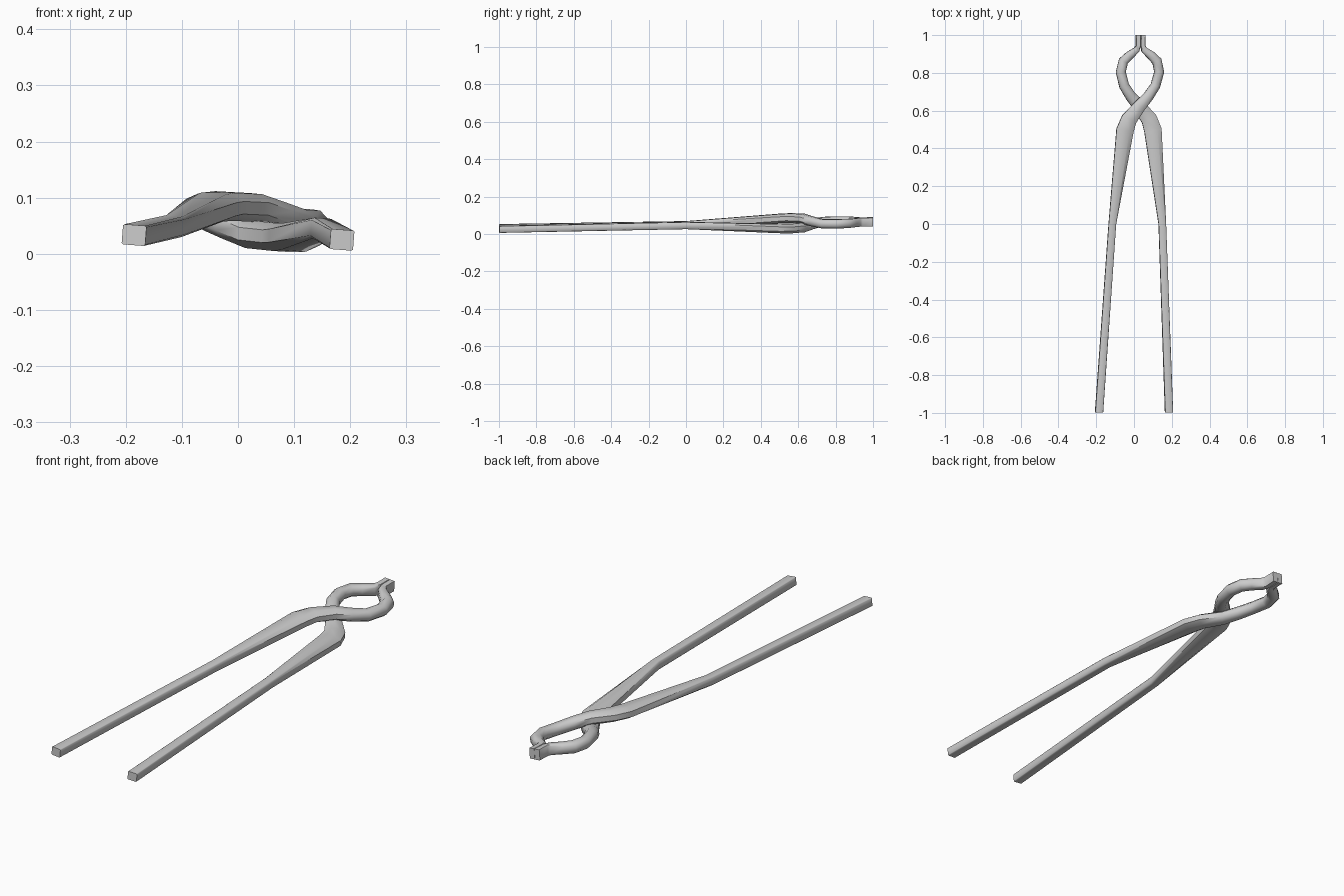
import bpy, bmesh, math
from mathutils import Vector, Matrix

if "Cube" in bpy.data.objects:
    bpy.data.objects.remove(bpy.data.objects["Cube"])

# Stations along one arm, around the tool axis:
# side x, length y, height z, half width, half height, corner chamfer
STATIONS = [
    (-0.185, -0.998, -0.010, 0.021, 0.018, 0.12),
    (-0.132, 0.00, -0.008, 0.0195, 0.0185, 0.25),
    (-0.076, 0.495, 0.021, 0.046, 0.024, 0.5),
    (-0.055, 0.555, 0.024, 0.042, 0.025, 0.55),
    (0.000, 0.625, 0.024, 0.033, 0.025, 0.55),
    (0.046, 0.676, 0.011, 0.028, 0.025, 0.55),
    (0.083, 0.732, 0.000, 0.026, 0.024, 0.55),
    (0.102, 0.805, 0.000, 0.026, 0.024, 0.55),
    (0.089, 0.862, 0.000, 0.026, 0.024, 0.55),
    (0.057, 0.893, 0.000, 0.023, 0.023, 0.5),
    (0.021, 0.922, 0.000, 0.017, 0.023, 0.3),
    (0.0125, 0.942, 0.000, 0.012, 0.023, 0.12),
    (0.0125, 1.000, 0.000, 0.012, 0.023, 0.12),
]

# The tool lies slightly yawed, pitched and rolled
ROLL = math.radians(4.4)
PLACE = Matrix(((math.cos(ROLL), 0.0175, math.sin(ROLL), 0.0175),
                (0, 1, 0, 0),
                (-math.sin(ROLL), 0.018, math.cos(ROLL), 0.047),
                (0, 0, 0, 1)))


def section(hw, hh, c):
    """Chamfered rectangle with eight corners, in order."""
    a, b = hw * (1 - c), hh * (1 - c)
    return [(hw, -b), (hw, b), (a, hh), (-a, hh),
            (-hw, b), (-hw, -b), (-a, -hh), (a, -hh)]


def make_arm(name, turn):
    bm = bmesh.new()
    pts = [Vector(s[:3]) for s in STATIONS]
    rings = []
    for i, s in enumerate(STATIONS):
        t = Vector((0, 0, 0))
        if i > 0:
            t += (pts[i] - pts[i - 1]).normalized()
        if i < len(pts) - 1:
            t += (pts[i + 1] - pts[i]).normalized()
        if i == len(pts) - 1:
            t = Vector((0, 1, 0))
        t.z = 0
        t.normalize()
        side = Vector((t.y, -t.x, 0))
        rings.append([bm.verts.new(pts[i] + side * u + Vector((0, 0, v)))
                      for u, v in section(*s[3:])])
    for r0, r1 in zip(rings, rings[1:]):
        for k in range(8):
            j = (k + 1) % 8
            bm.faces.new((r0[k], r0[j], r1[j], r1[k]))
    bm.faces.new(rings[0])
    bm.faces.new(rings[-1])
    bmesh.ops.transform(bm, matrix=PLACE @ Matrix.Rotation(turn, 4, 'Y'),
                        verts=bm.verts)
    bmesh.ops.recalc_face_normals(bm, faces=bm.faces)
    mesh = bpy.data.meshes.new(name)
    bm.to_mesh(mesh)
    bm.free()
    obj = bpy.data.objects.new(name, mesh)
    bpy.context.collection.objects.link(obj)
    bpy.ops.object.select_all(action='DESELECT')
    obj.select_set(True)
    bpy.context.view_layer.objects.active = obj
    bpy.ops.object.shade_smooth_by_angle(angle=math.radians(50))


# Two identical arms, the second turned half round the tool axis
make_arm("upper_tong_arm", 0)
make_arm("lower_tong_arm", math.pi)
